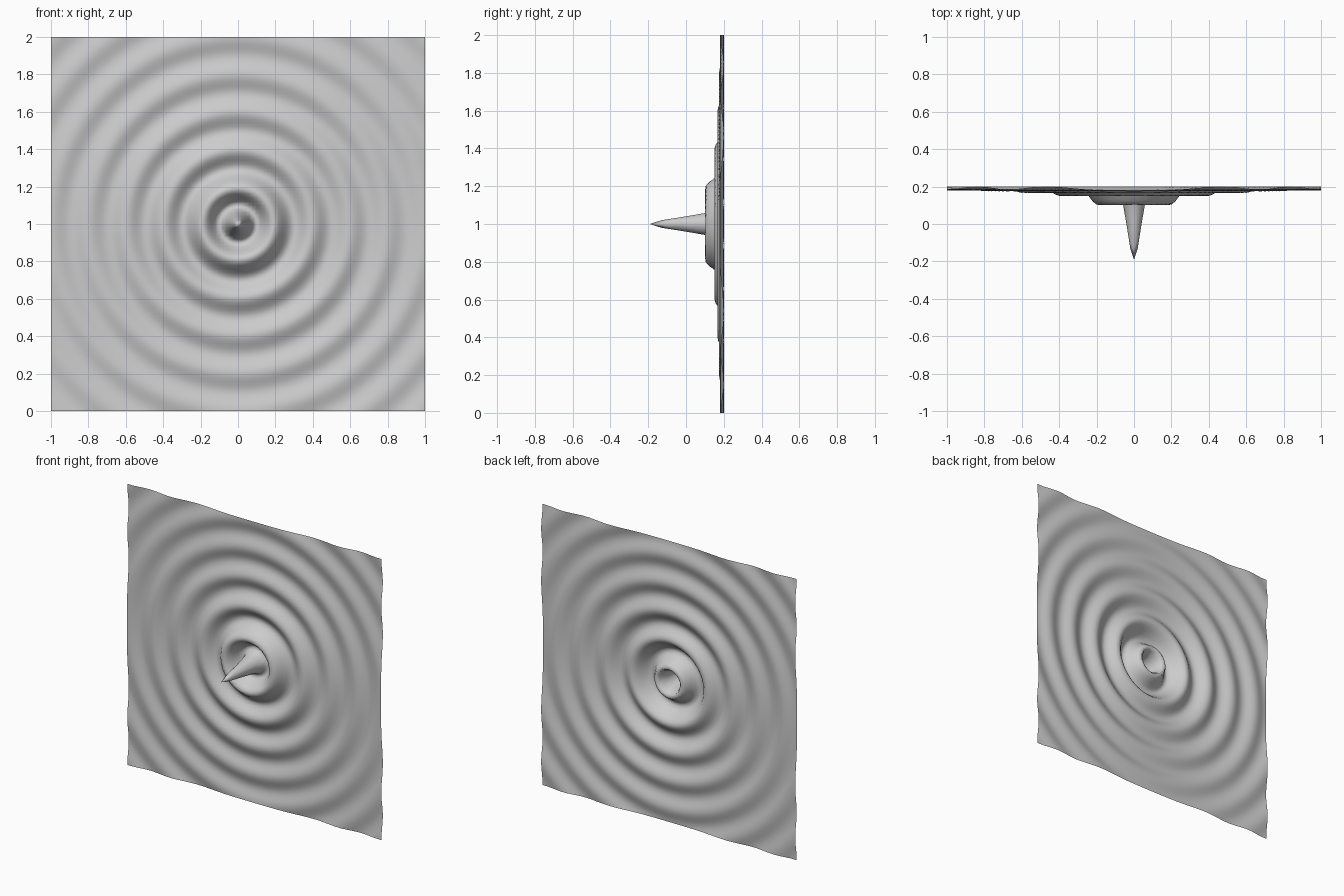
import bpy, bmesh, math

if "Cube" in bpy.data.objects:
    bpy.data.objects.remove(bpy.data.objects["Cube"])

N = 100          # grid cells per side
CENTRE_Z = 1.0
BACK_Y = 0.2     # depth of the wave troughs


def ripple(r):
    # one-sided radial wave, fading with distance, spiking at the centre
    return 0.02 * math.cos(5 * math.pi * r) ** 2 / math.hypot(r, 0.051)


# Upright rippled sheet with a central spike
bm = bmesh.new()
bmesh.ops.create_grid(bm, x_segments=N, y_segments=N, size=1.0)
for v in bm.verts:
    x, h = v.co.x, v.co.y
    v.co = (x, BACK_Y - ripple(math.hypot(x, h)), CENTRE_Z + h)
mesh = bpy.data.meshes.new("rippled_sheet")
bm.to_mesh(mesh)
bm.free()
mesh.shade_smooth()
sheet = bpy.data.objects.new("rippled_sheet", mesh)
bpy.context.collection.objects.link(sheet)
